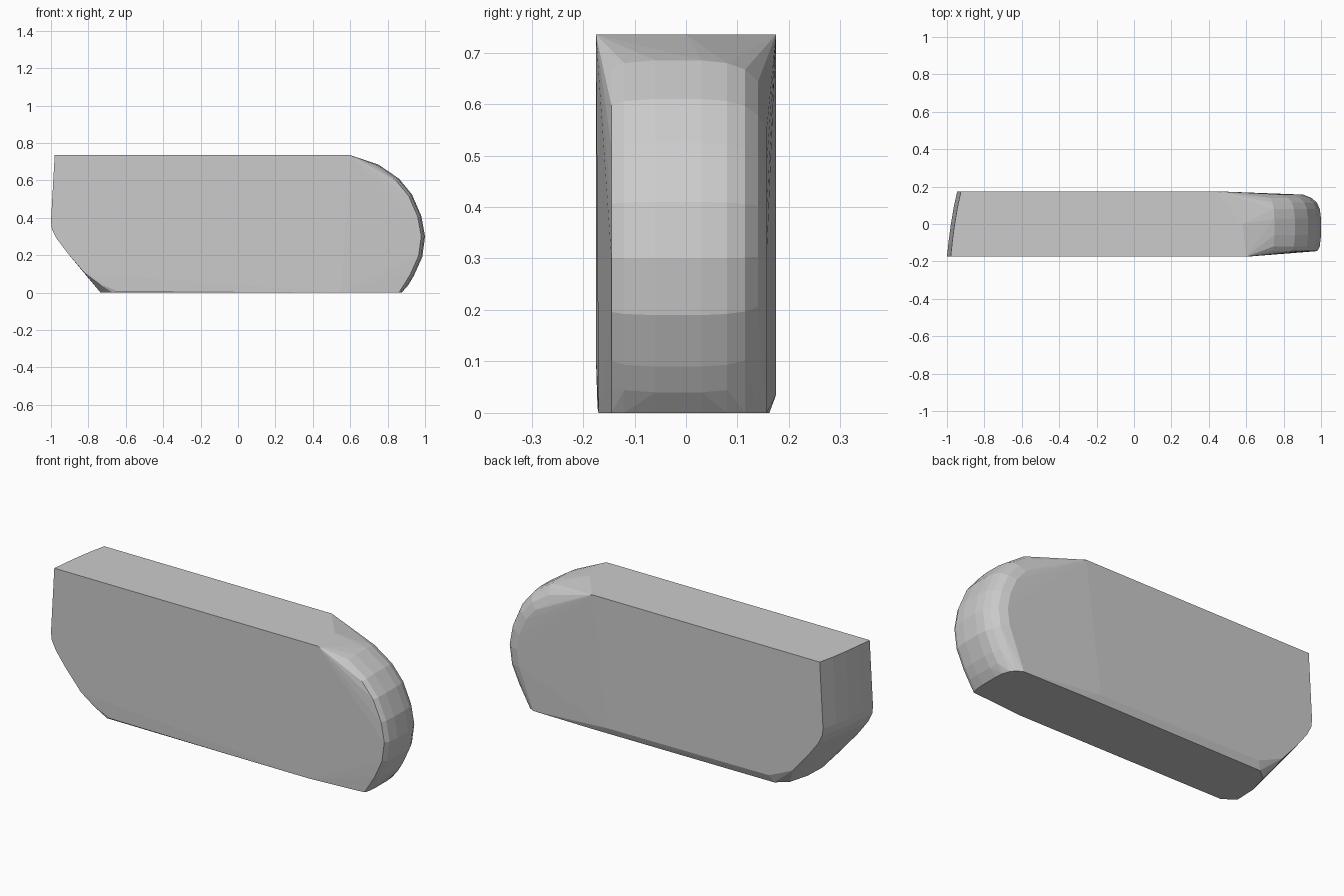
import bpy, bmesh
from math import radians

pts = []

# Rounded nose: the same arc repeated across the thickness, shrunk towards each side
nose = [(0.75, 0.685), (0.86, 0.61), (0.93, 0.525), (0.98, 0.41), (1.0, 0.30),
        (0.985, 0.19), (0.94, 0.09), (0.91, 0.04), (0.875, 0.0)]
cx, cz = 0.55, 0.33
levels = [(-0.145, 0.955), (-0.12, 0.985), (-0.06, 1.0), (0.03, 1.0),
          (0.08, 0.985), (0.115, 0.95), (0.14, 0.885), (0.157, 0.79)]
for y, s in levels:
    for x, z in nose:
        # keep the flat underside when shrinking
        zz = 0.0 if z == 0 else cz + (z - cz) * s
        pts.append((cx + (x - cx) * s, y, zz))

# Tail: raked profile swept across the thickness with a slight bow
tail = [(-0.98, 0.735), (-1.0, 0.38), (-0.995, 0.34), (-0.97, 0.29),
        (-0.91, 0.21), (-0.82, 0.105)]
bow = [(-0.175, 0.0), (-0.09, 0.009), (0.0, 0.021), (0.09, 0.036), (0.175, 0.055)]
for y, d in bow:
    for x, z in tail:
        pts.append((x + d, y, z))

# Lower tail corner and softened bottom edges
pts += [(-0.735, -0.12, 0), (-0.73, 0, 0), (-0.70, 0.11, 0)]
pts += [(-0.74, -0.172, 0.045), (-0.65, -0.172, 0.01), (-0.67, -0.165, 0)]
pts += [(-0.70, 0.175, 0.075), (-0.62, 0.175, 0.04), (-0.64, 0.158, 0)]
pts += [(0.55, -0.17, 0.0), (0.35, 0.175, 0.035), (0.45, 0.162, 0.0)]

# Slanted nose end of the top face
pts += [(0.60, -0.175, 0.735), (0.44, 0.175, 0.735), (0.58, 0.0, 0.735)]

# Wrap everything in one convex body
bm = bmesh.new()
for p in pts:
    bm.verts.new(p)
res = bmesh.ops.convex_hull(bm, input=bm.verts[:])
loose = [v for v in bm.verts if not v.link_faces]
bmesh.ops.delete(bm, geom=loose, context='VERTS')
bmesh.ops.dissolve_limit(bm, angle_limit=radians(0.5), verts=bm.verts[:], edges=bm.edges[:])
bmesh.ops.recalc_face_normals(bm, faces=bm.faces[:])

mesh = bpy.data.meshes.new("rounded_block")
bm.to_mesh(mesh)
bm.free()
obj = bpy.data.objects.new("rounded_block", mesh)
bpy.context.collection.objects.link(obj)
